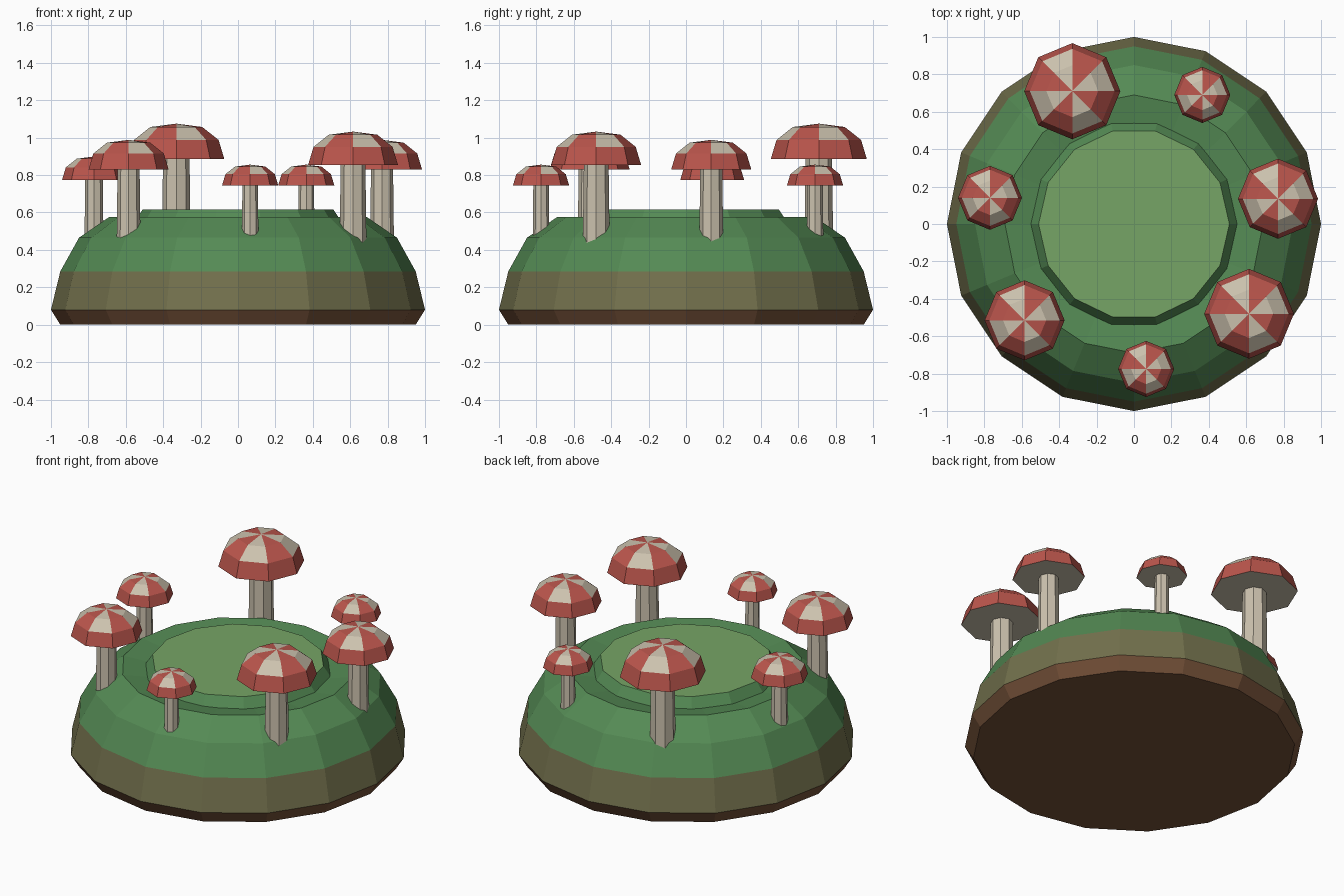
import bpy, bmesh
from math import cos, sin, pi

cube = bpy.data.objects.get("Cube")
if cube:
    bpy.data.objects.remove(cube, do_unlink=True)


def material(name, rgb):
    """Flat material from 8-bit display values, stored as linear."""
    lin = [((c / 255 + 0.055) / 1.055) ** 2.4 for c in rgb] + [1.0]
    m = bpy.data.materials.new(name)
    m.use_nodes = True
    m.diffuse_color = lin
    m.node_tree.nodes["Principled BSDF"].inputs["Base Color"].default_value = lin
    return m


GRASS = material("grass green", (84, 138, 84))
MEADOW = material("light green", (118, 165, 102))
OLIVE = material("olive earth", (114, 112, 76))
SOIL = material("brown soil", (118, 82, 57))
RED = material("cap red", (186, 85, 76))
CREAM = material("stem cream", (204, 194, 174))


def lathe(name, sides, profile, mats, rule, location=(0, 0, 0)):
    """Revolve (radius, z) points; rule(ring, sector) picks the material slot.
    Radius 0 closes to a point; otherwise the ends are capped by one face."""
    bm = bmesh.new()
    rings = []
    for r, z in profile:
        if r == 0:
            rings.append([bm.verts.new((0, 0, z))] * sides)
        else:
            rings.append([bm.verts.new((r * cos(2 * pi * i / sides),
                                        r * sin(2 * pi * i / sides), z))
                          for i in range(sides)])
    for k, (low, high) in enumerate(zip(rings, rings[1:])):
        for i in range(sides):
            j = (i + 1) % sides
            corners = list(dict.fromkeys((low[i], low[j], high[j], high[i])))
            bm.faces.new(corners).material_index = rule(k, i)
    if profile[0][0]:
        bm.faces.new(rings[0][::-1]).material_index = rule(-1, 0)
    if profile[-1][0]:
        bm.faces.new(rings[-1]).material_index = rule(len(profile) - 1, 0)
    mesh = bpy.data.meshes.new(name)
    bm.to_mesh(mesh)
    bm.free()
    for m in mats:
        mesh.materials.append(m)
    obj = bpy.data.objects.new(name, mesh)
    obj.location = location
    bpy.context.collection.objects.link(obj)
    return obj


# Mound: soil base, olive band, grassy slopes, shallow inward dip on top
lathe("mound", 16,
      [(0.95, 0), (1.0, 0.08), (0.95, 0.285), (0.85, 0.465), (0.69, 0.575), (0.5, 0.545)],
      [SOIL, OLIVE, GRASS], lambda k, i: max(0, min(k, 2)))

# Raised clearing in the middle
lathe("clearing", 14, [(0.56, 0.54), (0.51, 0.615)],
      [GRASS, MEADOW], lambda k, i: int(k == 1))


def mushroom(x, y, radius, rim):
    """Octagonal stem plus a cap with alternating wedges above a red skirt."""
    base = 0.32
    lathe("mushroom_stem", 8, [(0.305 * radius, base), (0.275 * radius, rim + 0.02)],
          [CREAM], lambda k, i: 0, (x, y, 0))
    cap = [(1, 0), (0.88, 0.4), (0.54, 0.67), (0, 0.74)]

    def wedge(k, i):
        return int(k == -1 or (k > 0 and i % 2 == 0))

    lathe("mushroom_cap", 8, [(r * radius, z * radius) for r, z in cap],
          [RED, CREAM], wedge, (x, y, rim))


# Ring of mushrooms: x, y, cap radius, rim height
for spot in [(-0.33, 0.71, 0.257, 0.885), (0.365, 0.69, 0.15, 0.745),
             (0.77, 0.135, 0.214, 0.83), (0.615, -0.48, 0.24, 0.855),
             (0.065, -0.775, 0.15, 0.745), (-0.585, -0.515, 0.214, 0.83),
             (-0.77, 0.14, 0.171, 0.773)]:
    mushroom(*spot)
